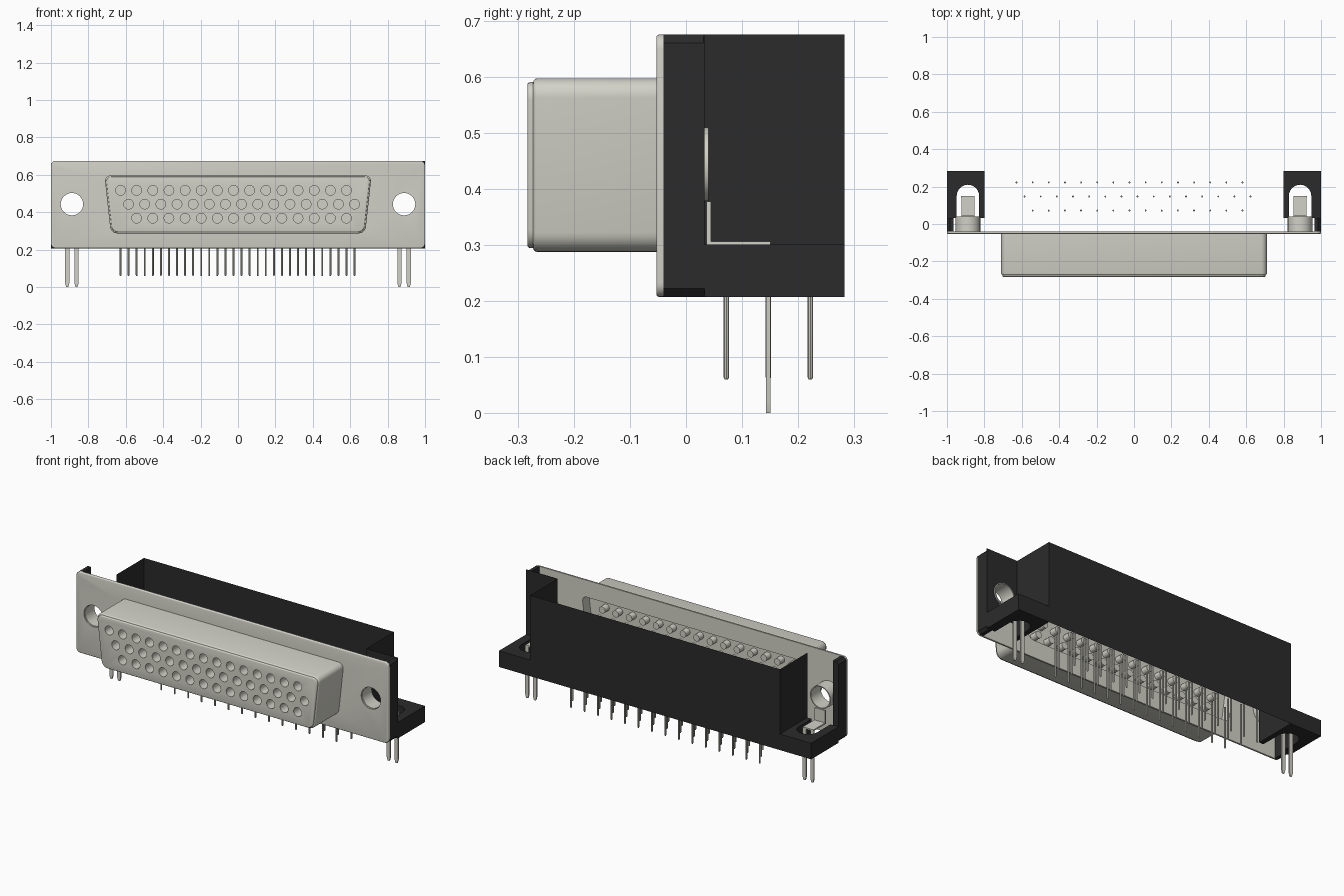
import bpy, bmesh, math

cube = bpy.data.objects.get("Cube")
if cube:
    bpy.data.objects.remove(cube, do_unlink=True)


def material(name, rgb):
    m = bpy.data.materials.new(name)
    m.use_nodes = True
    m.diffuse_color = (*rgb, 1)
    bsdf = m.node_tree.nodes["Principled BSDF"]
    bsdf.inputs["Base Color"].default_value = (*rgb, 1)
    return m


METAL = material("warm grey metal", (0.645, 0.639, 0.572))
BLACK = material("black plastic", (0.024, 0.024, 0.024))
parts = []


def finish(name, bm, mat):
    bmesh.ops.recalc_face_normals(bm, faces=bm.faces)
    mesh = bpy.data.meshes.new(name)
    bm.to_mesh(mesh)
    bm.free()
    mesh.materials.append(mat)
    ob = bpy.data.objects.new(name, mesh)
    bpy.context.collection.objects.link(ob)
    parts.append(ob)
    return ob


def prism(name, pts, d0, d1, mat, axis="Y", r=0, edge=0):
    """Extrude an outline along an axis; r rounds corners, edge softens the d0 rim."""
    def place(p, d):
        return (p[0], d, p[1]) if axis == "Y" else (p[0], p[1], d)
    bm = bmesh.new()
    bm.faces.new([bm.verts.new(place(p, d0)) for p in pts])
    if r:
        bmesh.ops.bevel(bm, geom=bm.verts[:], offset=r, segments=6, profile=0.5,
                        affect="VERTICES")
    rim = bm.faces[:]
    new = bmesh.ops.extrude_face_region(bm, geom=rim, use_keep_orig=True)["geom"]
    shift = place((0, 0), d1 - d0)
    bmesh.ops.translate(bm, vec=shift,
                        verts=[g for g in new if isinstance(g, bmesh.types.BMVert)])
    bmesh.ops.recalc_face_normals(bm, faces=bm.faces)
    if edge:
        i = 1 if axis == "Y" else 2
        front = [e for e in bm.edges if all(abs(v.co[i] - d0) < 1e-5 for v in e.verts)]
        bmesh.ops.bevel(bm, geom=front, offset=edge, segments=3, profile=0.5,
                        affect="EDGES")
    return finish(name, bm, mat)


def rect(x0, x1, b0, b1):
    return [(x0, b0), (x1, b0), (x1, b1), (x0, b1)]


def circle(x, z, r, n=24):
    return [(x + r * math.cos(2 * math.pi * i / n), z + r * math.sin(2 * math.pi * i / n))
            for i in range(n)]


def panel(name, corners, mat):
    bm = bmesh.new()
    bm.faces.new([bm.verts.new(c) for c in corners])
    return finish(name, bm, mat)


def cut(ob, cutter):
    mod = ob.modifiers.new("cut", "BOOLEAN")
    mod.operation, mod.solver, mod.object = "DIFFERENCE", "EXACT", cutter
    bpy.context.view_layer.objects.active = ob
    bpy.ops.object.modifier_apply(modifier=mod.name)


def discard(ob):
    parts.remove(ob)
    bpy.data.objects.remove(ob, do_unlink=True)


def merged(name, outlines, d0, d1, mat, axis="Y"):
    """Several separate prisms in one object."""
    bm = bmesh.new()
    for pts in outlines:
        tmp = prism("piece", pts, d0, d1, mat, axis)
        bm.from_mesh(tmp.data)
        discard(tmp)
    return finish(name, bm, mat)


def trapezoid(inset):
    return [(-0.68 + inset, 0.287 + inset), (0.68 - inset, 0.287 + inset),
            (0.714 - inset, 0.597 - inset), (-0.714 + inset, 0.597 - inset)]


# Contact layout: start x, count, front height, pin depth
PITCH, X_HOLE = 0.0863, 0.888
ROWS = [(-0.628, 15, 0.517, 0.222), (-0.585, 15, 0.443, 0.147), (-0.542, 14, 0.368, 0.072)]
contacts = [(x0 + i * PITCH, z, y) for x0, n, z, y in ROWS for i in range(n)]

# Flange, shell and socket face
flange = prism("flange", rect(-1, 1, 0.207, 0.675), -0.053, -0.04, METAL, r=0.025, edge=0.005)
shell = prism("shell", trapezoid(0), -0.273, -0.045, METAL, r=0.035, edge=0.008)
face = prism("socket_face", trapezoid(0.007), -0.283, -0.24, METAL, r=0.032, edge=0.005)

recess = prism("recess_cutter", trapezoid(0.02), -0.1, 0.05, METAL, r=0.03)
for ob in (flange, shell):
    cut(ob, recess)
discard(recess)

sockets = merged("socket_cutter", [circle(x, z, 0.026, 16) for x, z, y in contacts],
                 -0.3, -0.2, METAL)
for ob in (shell, face):
    cut(ob, sockets)
discard(sockets)

mounts = merged("mount_cutter", [circle(s * X_HOLE, 0.443, 0.0625) for s in (-1, 1)],
                -0.1, 0.1, METAL)
cut(flange, mounts)

# Contact stubs inside the rear recess
merged("rear_contacts", [circle(x, z, 0.02, 12) for x, z, y in contacts], -0.12, -0.06, METAL)

# Solder pins with tapered tips
bm = bmesh.new()
for x, z, y in contacts:
    rings = [[bm.verts.new((px, py, h)) for px, py in circle(x, y, r, 8)]
             for h, r in ((0.06, 0.003), (0.064, 0.005), (0.3, 0.005))]
    bm.faces.new(rings[0])
    for a, b in zip(rings, rings[1:]):
        for i in range(8):
            j = (i + 1) % 8
            bm.faces.new((a[i], a[j], b[j], b[i]))
finish("solder_pins", bm, METAL)

# Thin housing walls
LOW, TOP, NEAR, BACK, HALF = 0.207, 0.675, 0.033, 0.283, 0.8


def wall(name, a, b):
    panel(name, [(*a, LOW), (*b, LOW), (*b, TOP), (*a, TOP)], BLACK)


wall("back_wall", (-HALF, BACK), (HALF, BACK))

for s, side in ((1, "left"), (-1, "right")):
    def flip(pts):
        return [(s * x, b) for x, b in pts]

    wall(side + "_wall", (s * HALF, NEAR), (s * HALF, BACK))

    # Mounting foot with a U-shaped slot
    arc = [(X_HOLE - 0.06 * math.cos(math.pi * i / 12), 0.15 + 0.06 * math.sin(math.pi * i / 12))
           for i in range(13)]
    foot = [(HALF, NEAR), (X_HOLE - 0.06, NEAR), *arc, (X_HOLE + 0.06, NEAR),
            (1, NEAR), (1, BACK), (HALF, BACK)]
    prism(side + "_foot", flip(foot), LOW, 0.3, BLACK, "Z")

    # Outer column beside the flange
    column = [(0.965, LOW), (0.985, LOW), (1, LOW + 0.015), (1, TOP - 0.015),
              (0.985, TOP), (0.965, TOP)]
    prism(side + "_column", flip(column), -0.04, NEAR, BLACK)

    # Threaded sleeve behind the mounting hole
    sleeve = prism(side + "_sleeve", circle(s * X_HOLE, 0.443, 0.066), -0.045, 0.04, METAL)
    bore = prism("bore_cutter", circle(s * X_HOLE, 0.443, 0.06), -0.1, 0.1, METAL)
    cut(sleeve, bore)
    discard(bore)

    # Board lock: upright tab, flat tab and two prongs
    x0, x1 = X_HOLE - 0.034, X_HOLE + 0.034
    prism(side + "_lock_tab", flip(rect(x0, x1, 0.298, 0.377)), 0.037, 0.045, METAL)
    prism(side + "_lock_plate", flip(rect(x0, x1, 0.037, 0.151)), 0.298, 0.306, METAL, "Z")
    for n, dx in (("inner", -0.025), ("outer", 0.025)):
        c, t = X_HOLE + dx, 0.011
        prong = [(c - t, 0.3), (c - t, 0.02), (c - t / 2, 0), (c + t / 2, 0),
                 (c + t, 0.02), (c + t, 0.3)]
        prism(f"{side}_{n}_prong", flip(prong), 0.143, 0.151, METAL)

# Backing panel on the left end only
backing = prism("left_backing_panel", rect(HALF, 1, 0.3, TOP), NEAR - 0.002, NEAR, BLACK)
cut(backing, mounts)
discard(mounts)

# Smooth the rounded parts and keep the corners crisp
bpy.ops.object.select_all(action="DESELECT")
for ob in parts:
    ob.select_set(True)
bpy.context.view_layer.objects.active = flange
bpy.ops.object.shade_smooth_by_angle(angle=math.radians(35))
